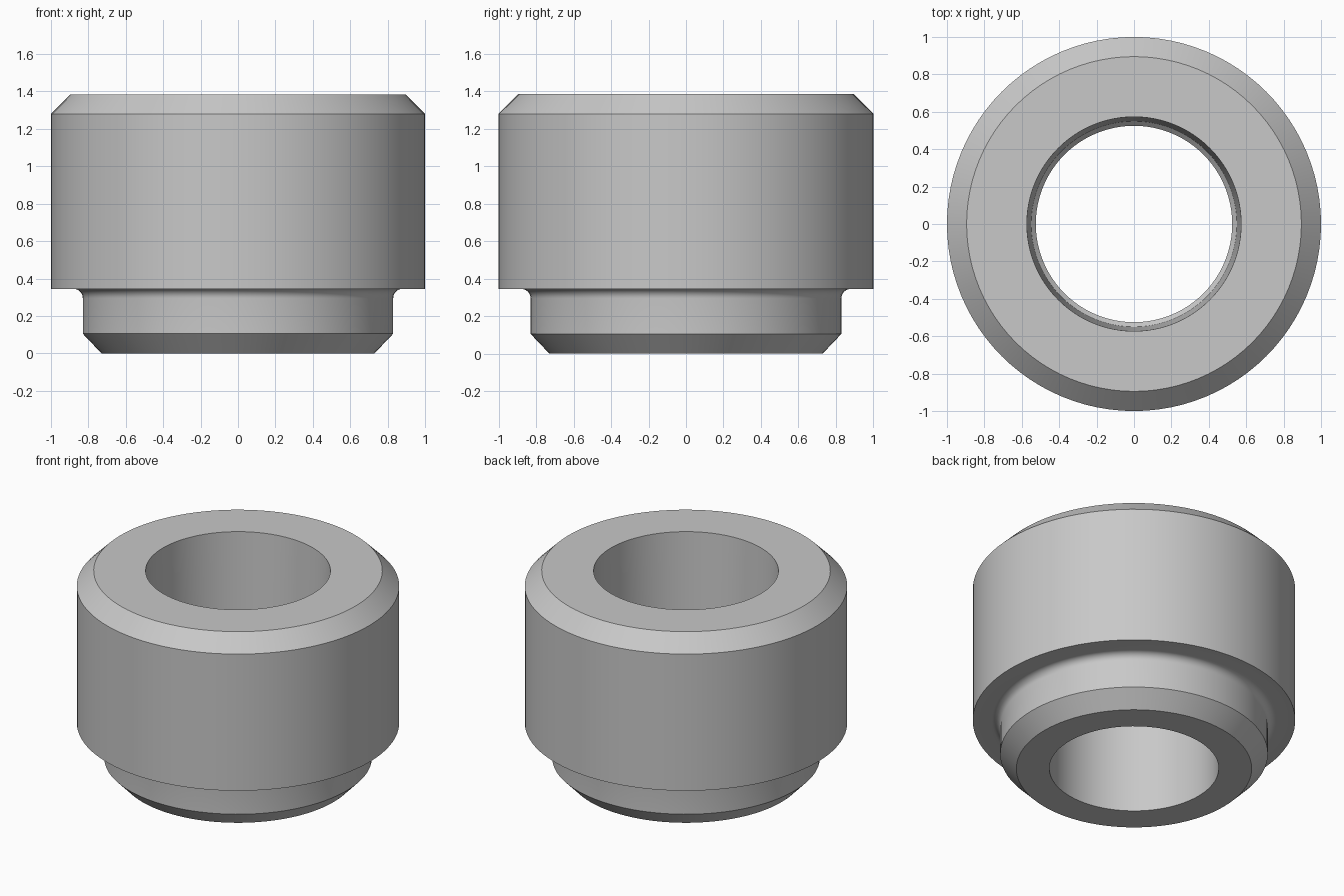
import bpy, bmesh, math
from mathutils import Vector

cube = bpy.data.objects.get("Cube")
if cube:
    bpy.data.objects.remove(cube, do_unlink=True)

SEGMENTS = 96


def make_material(name, color):
    mat = bpy.data.materials.new(name)
    mat.use_nodes = True
    mat.diffuse_color = color
    bsdf = next(n for n in mat.node_tree.nodes if n.type == 'BSDF_PRINCIPLED')
    bsdf.inputs["Base Color"].default_value = color
    return mat


def arc(cx, cz, radius, start, end, steps):
    """Points of an arc in the profile plane, angles in degrees."""
    angles = [math.radians(start + (end - start) * i / steps) for i in range(steps + 1)]
    return [(cx + radius * math.cos(a), cz + radius * math.sin(a)) for a in angles]


def revolve(name, profile, mat):
    """Turn a closed (radius, height) profile about the z axis."""
    bm = bmesh.new()
    verts = [bm.verts.new((r, 0, z)) for r, z in profile]
    edges = [bm.edges.new((v, verts[(i + 1) % len(verts)])) for i, v in enumerate(verts)]
    bmesh.ops.spin(bm, geom=verts + edges, cent=Vector(), axis=(0, 0, 1),
                   angle=math.tau, steps=SEGMENTS, use_merge=True)
    bmesh.ops.remove_doubles(bm, verts=bm.verts, dist=1e-5)
    bmesh.ops.recalc_face_normals(bm, faces=bm.faces)
    mesh = bpy.data.meshes.new(name)
    bm.to_mesh(mesh)
    bm.free()
    mesh.materials.append(mat)
    obj = bpy.data.objects.new(name, mesh)
    bpy.context.collection.objects.link(obj)
    return obj


grey = make_material("grey metal", (0.58, 0.58, 0.58, 1))

# Spigot with lower chamfer, and a fillet up into the shoulder
profile = [(0.525, 0), (0.73, 0), (0.83, 0.105)]
profile += arc(0.88, 0.295, 0.05, 180, 90, 8)
# Wide body with upper chamfer
profile += [(1, 0.345), (1, 1.28), (0.895, 1.385)]
# Slightly tapered bore stepping in to the narrower lower bore
profile += [(0.573, 1.385), (0.55, 0.73), (0.525, 0.705)]

bushing = revolve("bushing", profile, grey)
bpy.ops.object.select_all(action='DESELECT')
bushing.select_set(True)
bpy.context.view_layer.objects.active = bushing
bpy.ops.object.shade_smooth_by_angle(angle=math.radians(30))
